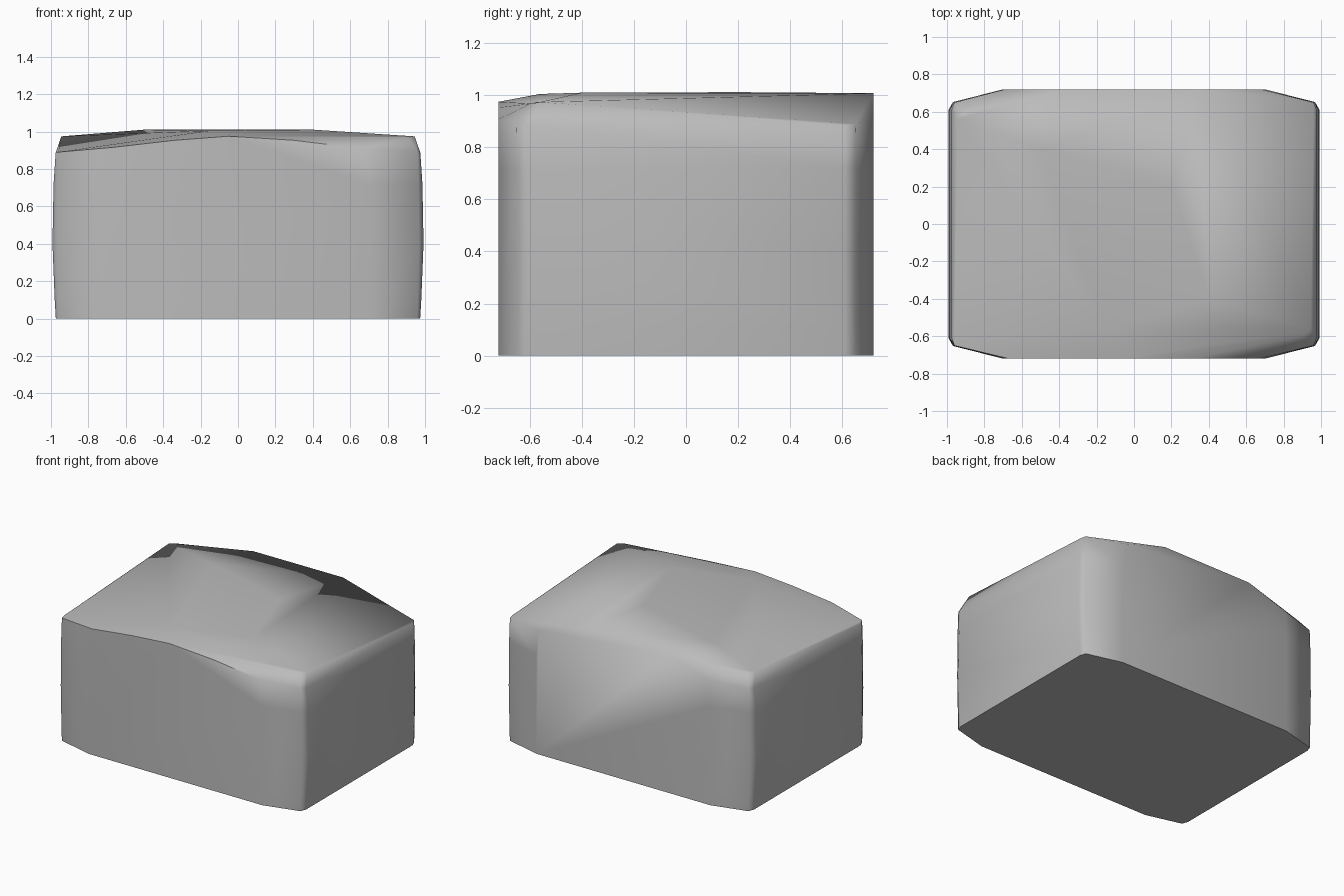
import bpy
import bmesh
import math

cube = bpy.data.objects.get("Cube")
if cube:
    bpy.data.objects.remove(cube, do_unlink=True)

grey = bpy.data.materials.new("plain grey")
grey.use_nodes = True
colour = (0.5, 0.5, 0.5, 1)
grey.diffuse_color = colour
grey.node_tree.nodes["Principled BSDF"].inputs["Base Color"].default_value = colour

points = []

# Upright walls: a bowed outline at four heights, pulled in slightly at the foot
for z, inset in ((0, 0.018), (0.1, 0.012), (0.4, 0), (0.72, 0.006)):
    for sx in (-1, 1):
        for sy in (-1, 1):
            points.append((sx * 0.70, sy * 0.72, z))
            points.append((sx * (0.968 - inset / 2), sy * 0.652, z))
            points.append((sx * (0.992 - inset), sy * 0.61, z))

# Upper corners, all at the same height
for sx in (-1, 1):
    for sy in (-1, 1):
        points.append((sx * 0.96, sy * 0.65, 0.89))
        points.append((sx * 0.975, sy * 0.61, 0.885))

# Curved upper edges of the front and back
for x, z in ((-0.67, 0.915), (-0.35, 0.952), (-0.05, 0.975), (0.3, 0.953), (0.67, 0.908)):
    points.append((x, -0.72, z))
for x, z in ((-0.69, 0.905), (-0.38, 1.006), (0.34, 1.008), (0.68, 0.905)):
    points.append((x, 0.72, z))

# Twisted lid: two opposite corners are raised, the other two stay low
for s in (-1, 1):
    points.append((s * 0.945, s * -0.56, 0.974))
    points.append((s * 0.91, s * -0.595, 0.968))
points += [(-0.15, -0.56, 1.005), (0.4, -0.4, 1.01), (-0.5, 0.4, 1.01), (0.2, 0.2, 1.012)]

# Body: the closed skin around all these points
bm = bmesh.new()
for p in points:
    bm.verts.new(p)
hull = bmesh.ops.convex_hull(bm, input=bm.verts[:])
loose = [v for v in bm.verts if not v.link_faces]
bmesh.ops.delete(bm, geom=loose, context="VERTS")
bmesh.ops.dissolve_limit(bm, angle_limit=math.radians(0.5), verts=bm.verts[:], edges=bm.edges[:])
bmesh.ops.recalc_face_normals(bm, faces=bm.faces[:])

mesh = bpy.data.meshes.new("rounded_block")
bm.to_mesh(mesh)
bm.free()
mesh.materials.append(grey)
block = bpy.data.objects.new("rounded_block", mesh)
bpy.context.collection.objects.link(block)

bpy.ops.object.select_all(action="DESELECT")
block.select_set(True)
bpy.context.view_layer.objects.active = block
bpy.ops.object.shade_smooth_by_angle(angle=math.radians(50))
